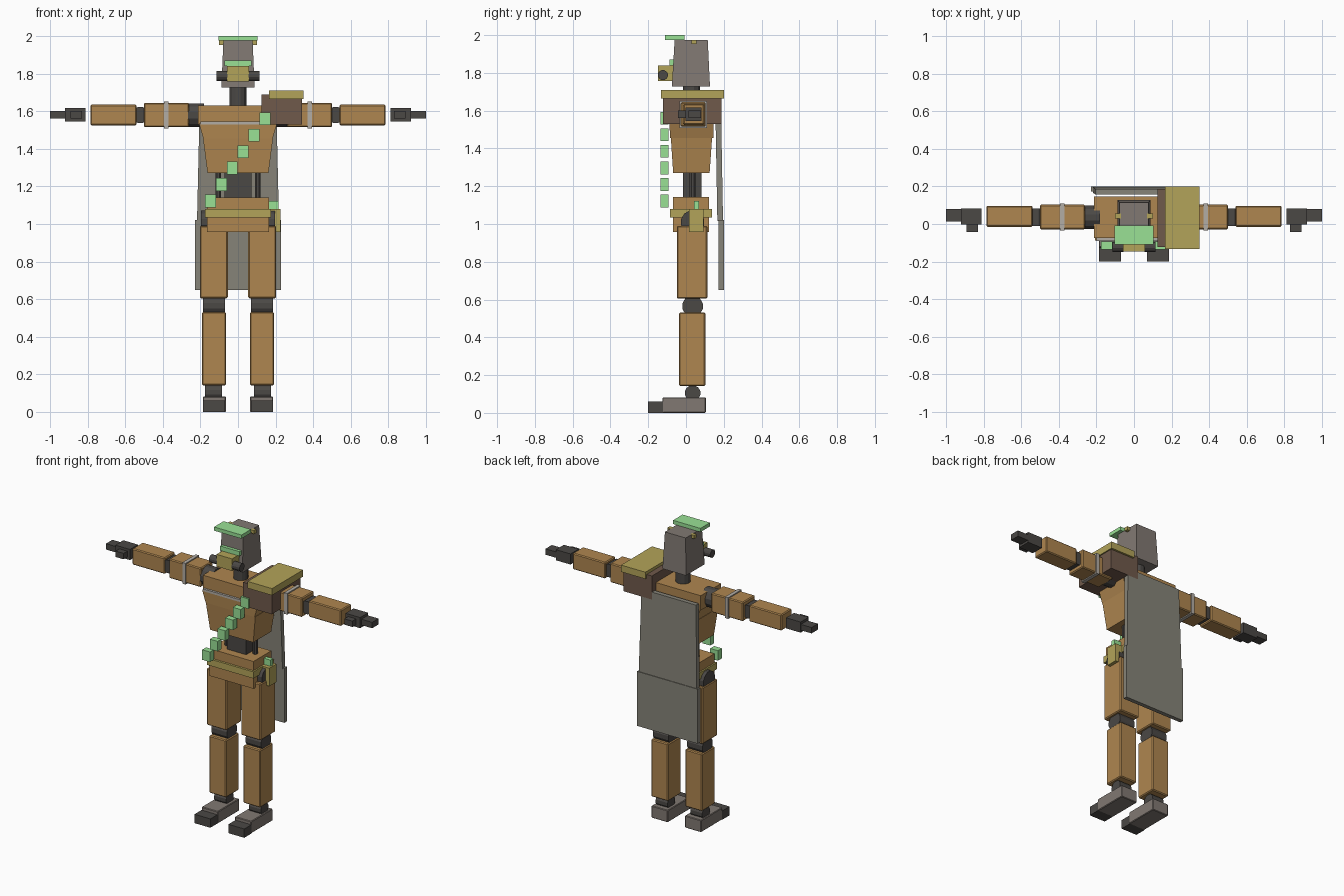
import bpy, bmesh, math
from mathutils import Matrix, Vector

if "Cube" in bpy.data.objects:
    bpy.data.objects.remove(bpy.data.objects["Cube"])


def material(name, rgb):
    m = bpy.data.materials.new(name)
    m.diffuse_color = (*rgb, 1)
    m.use_nodes = True
    m.node_tree.nodes["Principled BSDF"].inputs["Base Color"].default_value = m.diffuse_color
    return m


ORANGE = material("orange_plate", (0.43, 0.24, 0.08))
DARK = material("dark_joint", (0.07, 0.065, 0.06))
STEEL = material("warm_steel", (0.22, 0.19, 0.17))
GOLD = material("gold", (0.45, 0.37, 0.10))
GREEN = material("light_green", (0.32, 0.75, 0.30))
BROWN = material("brown", (0.16, 0.10, 0.07))
CLOTH = material("cloth", (0.24, 0.23, 0.19))
BAND = material("band", (0.45, 0.42, 0.38))


def finish(bm, name, mat, bevel=0):
    bmesh.ops.recalc_face_normals(bm, faces=bm.faces)
    me = bpy.data.meshes.new(name)
    bm.to_mesh(me)
    bm.free()
    ob = bpy.data.objects.new(name, me)
    bpy.context.collection.objects.link(ob)
    me.materials.append(mat)
    if bevel:
        mod = ob.modifiers.new("edge_bevel", 'BEVEL')
        mod.width, mod.segments = bevel, 1
    return ob


def taper(name, mat, bottom, top, z0, z1, bevel=0):
    """Block from a bottom rectangle to a top rectangle, each (x0, x1, y0, y1)."""
    bm = bmesh.new()
    rings = []
    for (x0, x1, y0, y1), z in ((bottom, z0), (top, z1)):
        rings.append([bm.verts.new((x, y, z)) for x, y in
                      ((x0, y0), (x1, y0), (x1, y1), (x0, y1))])
    bm.faces.new(rings[0])
    bm.faces.new(rings[1])
    for i in range(4):
        j = (i + 1) % 4
        bm.faces.new((rings[0][i], rings[0][j], rings[1][j], rings[1][i]))
    return finish(bm, name, mat, bevel)


def box(name, mat, x, y, z, bevel=0, s=1):
    r = (*sorted((x[0] * s, x[1] * s)), *y)
    return taper(name, mat, r, r, z[0], z[1], bevel)


def rod(name, mat, a, b, r, sides=12):
    a, b = Vector(a), Vector(b)
    bm = bmesh.new()
    rot = (b - a).to_track_quat('Z', 'Y').to_matrix().to_4x4()
    spin = Matrix.Rotation(math.pi / sides, 4, 'Z')
    bmesh.ops.create_cone(bm, cap_ends=True, segments=sides, radius1=r, radius2=r,
                          depth=(b - a).length,
                          matrix=Matrix.Translation((a + b) / 2) @ rot @ spin)
    return finish(bm, name, mat)


Y = 0.035  # body centre line

for s, side in ((1, "left"), (-1, "right")):
    # legs
    box(f"{side}_foot", STEEL, (.064, .187), (-.125, .105), (0, .082), .004, s)
    box(f"{side}_toe", DARK, (.068, .187), (-.2, -.12), (0, .06), 0, s)
    rod(f"{side}_ankle", DARK, (s*.085, Y, .105), (s*.175, Y, .105), .042)
    box(f"{side}_shin", ORANGE, (.064, .192), (-.037, .102), (.142, .532), .006, s)
    rod(f"{side}_knee", DARK, (s*.07, Y, .565), (s*.187, Y, .565), .056)
    box(f"{side}_thigh", ORANGE, (.054, .203), (-.048, .113), (.605, .99), .006, s)
    rod(f"{side}_hip", DARK, (s*.08, Y, 1.01), (s*.198, Y, 1.01), .063)
    # arms
    rod(f"{side}_shoulder", DARK, (s*.18, Y, 1.578), (s*.265, Y, 1.578), .065)
    box(f"{side}_upper_arm", ORANGE, (.26, .5), (-.028, .103), (1.515, 1.645), .006, s)
    box(f"{side}_arm_band", BAND, (.37, .394), (-.034, .11), (1.508, 1.652), 0, s)
    rod(f"{side}_elbow", DARK, (s*.52, -.01, 1.58), (s*.52, .083, 1.58), .045)
    box(f"{side}_forearm", ORANGE, (.54, .785), (-.015, .097), (1.525, 1.635), .006, s)
    box(f"{side}_palm", DARK, (.81, .92), (-.003, .083), (1.545, 1.617), 0, s)
    box(f"{side}_fingers", DARK, (.905, 1.0), (.012, .08), (1.56, 1.6), 0, s)
    box(f"{side}_thumb", DARK, (.83, .89), (-.043, .01), (1.56, 1.6), 0, s)
    # waist pistons, mask filters, head pins
    rod(f"{side}_waist_piston", DARK, (s*.105, Y, 1.13), (s*.105, Y, 1.28), .017, 8)
    rod(f"{side}_mask_filter", DARK, (s*.055, -.122, 1.788), (s*.115, -.122, 1.788), .027)
    box(f"{side}_head_pin", GOLD, (.07, .1), (.03, .055), (1.952, 1.975), 0, s)

# pelvis, belt and hip pouch
box("pelvis", ORANGE, (-.165, .165), (-.07, .122), (.957, 1.142))
box("belt", GOLD, (-.175, .175), (-.085, .138), (1.035, 1.08))
box("hip_holster", GOLD, (.175, .225), (.015, .092), (.957, 1.08))
box("holster_tag", GREEN, (.16, .215), (.042, .07), (1.075, 1.122))

# waist and chest
box("waist_core", DARK, (-.072, .072), (-.015, .083), (1.13, 1.28))
taper("lower_chest", ORANGE, (-.162, .162, -.068, .125), (-.186, .186, -.08, .138), 1.27, 1.455)
taper("middle_chest", ORANGE, (-.184, .184, -.085, .145), (-.208, .208, -.087, .145), 1.455, 1.535)
box("upper_chest", ORANGE, (-.212, .208), (-.075, .145), (1.53, 1.63))
box("chest_strip", BAND, (-.2, .2), (-.09, -.06), (1.53, 1.546))

# neck and head
rod("neck", DARK, (0, .03, 1.62), (0, .03, 1.735), .047)
taper("head", STEEL, (-.088, .088, -.075, .127), (-.078, .078, -.06, .115), 1.727, 1.975)
box("visor_brim", GREEN, (-.103, .103), (-.11, -.008), (1.975, 2.0))
box("eye_strip", GREEN, (-.073, .073), (-.087, -.06), (1.84, 1.87))
box("face_mask", GOLD, (-.058, .058), (-.147, -.06), (1.758, 1.84))

# shoulder guard on one side
box("shoulder_guard", BROWN, (.125, .34), (-.123, .187), (1.53, 1.668))
box("shoulder_guard_lip", BROWN, (.125, .17), (-.123, .187), (1.66, 1.69))
box("shoulder_guard_top", GOLD, (.165, .348), (-.132, .2), (1.664, 1.71))

# diagonal row of pouches across the chest
for i in range(6):
    x, z = .143 - i * .0578, 1.56 - i * .0876
    box(f"bandolier_pouch_{i + 1}", GREEN, (x - .029, x + .029), (-.135, -.093), (z - .034, z + .034))

# back cape in two panels
taper("upper_cape", CLOTH, (-.218, .218, .166, .196), (-.205, .205, .156, .186), 1.015, 1.58)
box("lower_cape", CLOTH, (-.228, .228), (.172, .2), (.65, 1.02))
